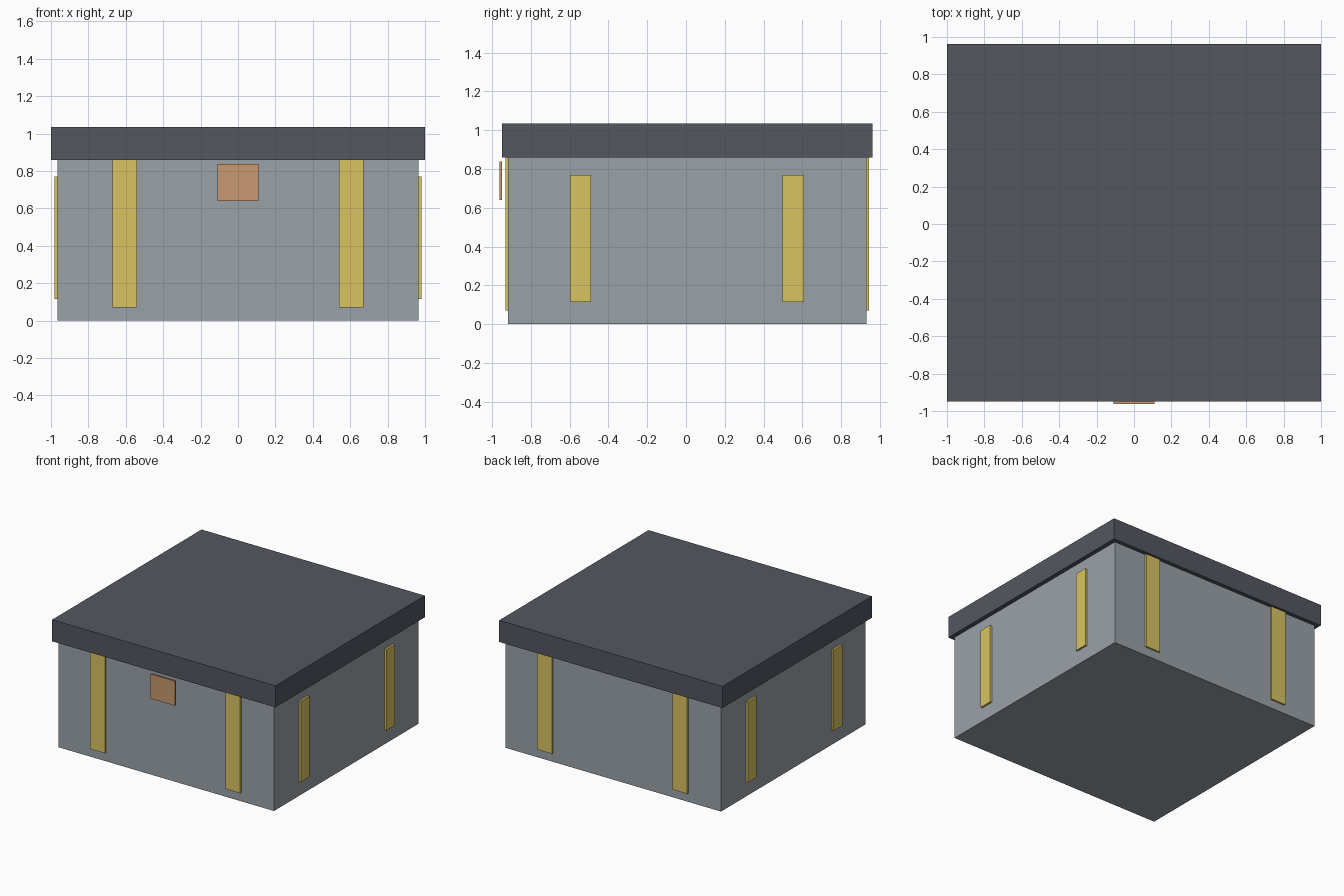
import bpy

if "Cube" in bpy.data.objects:
    bpy.data.objects.remove(bpy.data.objects["Cube"])


def material(name, rgb):
    m = bpy.data.materials.new(name)
    m.diffuse_color = (*rgb, 1)
    m.use_nodes = True
    m.node_tree.nodes["Principled BSDF"].inputs["Base Color"].default_value = m.diffuse_color
    return m


def box(name, x, y, z, mat=None):
    """Box from (min, max) ranges on each axis."""
    bpy.ops.mesh.primitive_cube_add(size=1, location=[(a + b) / 2 for a, b in (x, y, z)])
    ob = bpy.context.object
    ob.name = name
    ob.scale = [b - a for a, b in (x, y, z)]
    bpy.ops.object.transform_apply(location=False, rotation=False, scale=True)
    if mat:
        ob.data.materials.append(mat)
    return ob


wall = material("wall_grey", (0.32, 0.36, 0.39))
dark = material("dark_grey", (0.09, 0.095, 0.12))
yellow = material("yellow", (0.69, 0.55, 0.12))
copper = material("copper", (0.58, 0.32, 0.16))

# Body and overhanging lid
box("body", (-0.965, 0.965), (-0.918, 0.93), (0, 0.87), wall)
box("lid", (-1, 1), (-0.949, 0.962), (0.86, 1.035), dark)

# Tall strips on the front and back walls
for side, xr in (("left", (-0.672, -0.539)), ("right", (0.539, 0.672))):
    box(f"front_strip_{side}", xr, (-0.932, -0.91), (0.07, 0.865), yellow)
    box(f"back_strip_{side}", xr, (0.92, 0.944), (0.07, 0.865), yellow)

# Shorter strips on the side walls
for end, yr in (("front", (-0.598, -0.489)), ("back", (0.498, 0.608))):
    for side, xr in (("left", (-0.981, -0.955)), ("right", (0.955, 0.981))):
        box(f"{side}_strip_{end}", xr, yr, (0.115, 0.77), yellow)

# Plate standing off the front wall
box("front_plate", (-0.11, 0.11), (-0.962, -0.949), (0.64, 0.838), copper)
